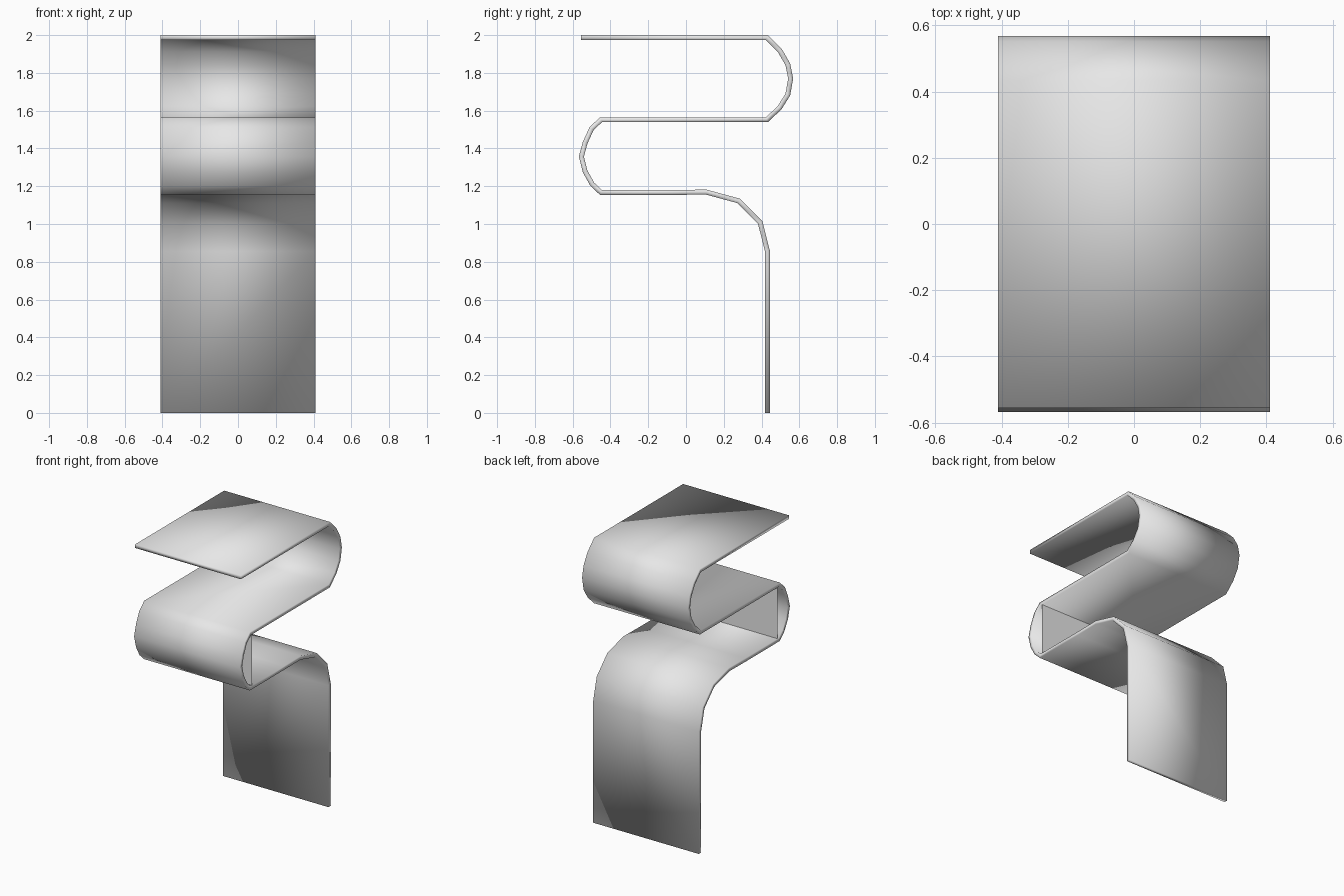
import bpy
import bmesh

default = bpy.data.objects.get("Cube")
if default:
    bpy.data.objects.remove(default)

HALF_WIDTH = 0.411
THICKNESS = 0.026

# Single pale grey material
grey = bpy.data.materials.new("pale_grey")
grey.use_nodes = True
colour = (0.8, 0.8, 0.8, 1)
grey.diffuse_color = colour
grey.node_tree.nodes["Principled BSDF"].inputs["Base Color"].default_value = colour


def sweep_profile(name, profile, half_width):
    """Sweep an open side profile of (y, z) points across the width."""
    bm = bmesh.new()
    chain = [bm.verts.new((-half_width, y, z)) for y, z in profile]
    edges = [bm.edges.new(pair) for pair in zip(chain, chain[1:])]
    swept = bmesh.ops.extrude_edge_only(bm, edges=edges)["geom"]
    verts = [v for v in swept if isinstance(v, bmesh.types.BMVert)]
    bmesh.ops.translate(bm, verts=verts, vec=(2 * half_width, 0, 0))
    bmesh.ops.recalc_face_normals(bm, faces=bm.faces[:])
    for face in bm.faces:
        face.smooth = True
    mesh = bpy.data.meshes.new(name)
    bm.to_mesh(mesh)
    bm.free()
    mesh.materials.append(grey)
    obj = bpy.data.objects.new(name, mesh)
    bpy.context.collection.objects.link(obj)
    return obj


# Ribbon path, from the free top end down to the floor
top_sheet = [(-0.555, 1.987)]
rear_fold = [(0.428, 1.987), (0.496, 1.92), (0.539, 1.845), (0.554, 1.77),
             (0.539, 1.685), (0.495, 1.615), (0.428, 1.552)]
front_fold = [(-0.45, 1.552), (-0.5, 1.505), (-0.534, 1.43), (-0.554, 1.357),
              (-0.534, 1.278), (-0.496, 1.21), (-0.45, 1.167)]
lower_bend = [(-0.07, 1.167), (0.107, 1.169), (0.28, 1.122),
              (0.393, 1.007), (0.431, 0.857)]
foot = [(0.431, 0)]

ribbon = sweep_profile(
    "folded_ribbon",
    top_sheet + rear_fold + front_fold + lower_bend + foot, HALF_WIDTH)

# Even thickness, smooth over the rims
solid = ribbon.modifiers.new("thickness", "SOLIDIFY")
solid.thickness = THICKNESS
solid.offset = 0
solid.use_even_offset = True

# Thin upright panel closing off the front fold
sweep_profile("fold_panel", [(-0.43, 1.18), (-0.43, 1.54)], HALF_WIDTH)
